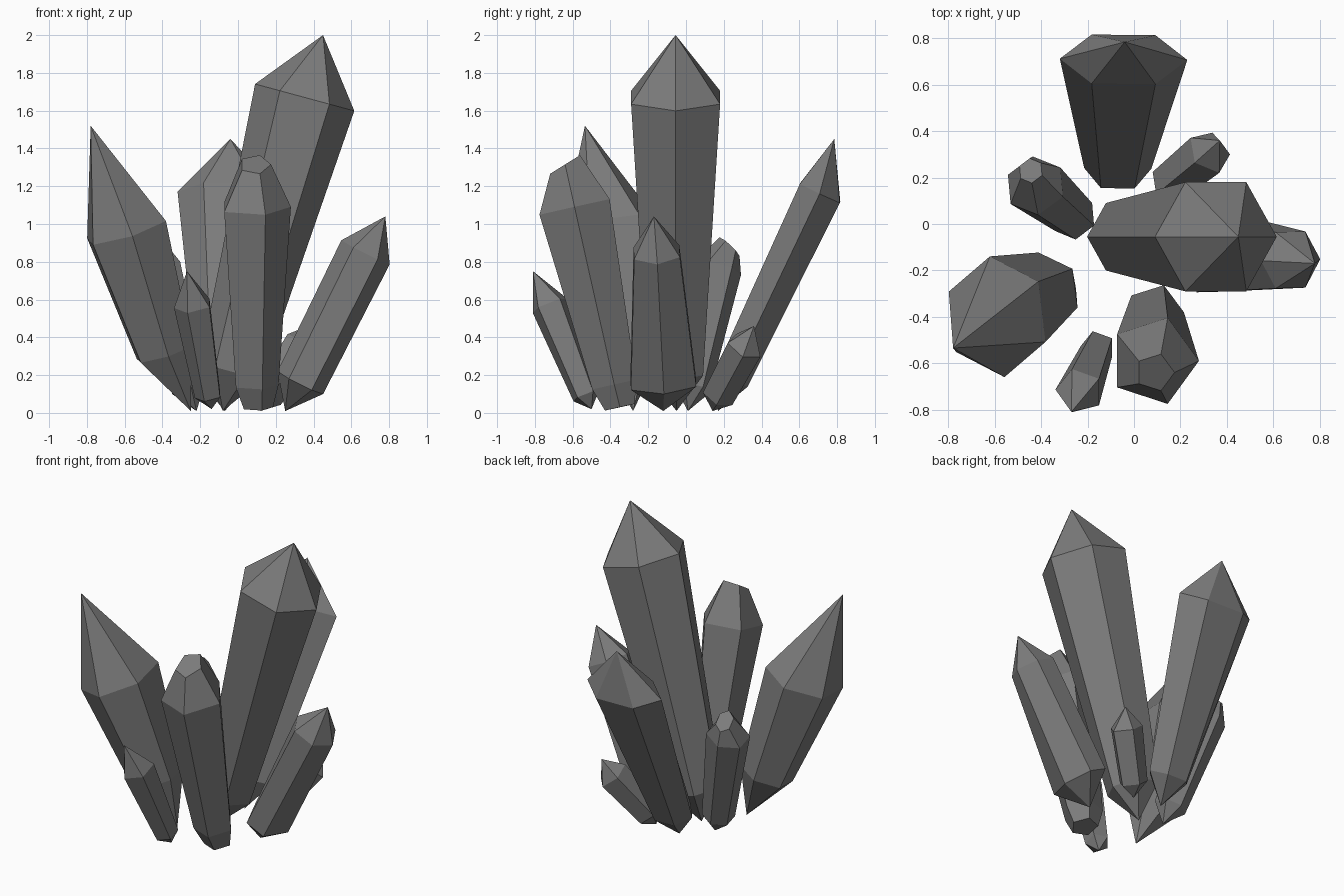
import bpy, bmesh
from math import cos, sin, radians, tau
from mathutils import Vector

if "Cube" in bpy.data.objects:
    bpy.data.objects.remove(bpy.data.objects["Cube"])

stone = bpy.data.materials.new("dark_stone")
stone.diffuse_color = (.2, .2, .2, 1)
stone.use_nodes = True
stone.node_tree.nodes["Principled BSDF"].inputs["Base Color"].default_value = stone.diffuse_color


def crystal(name, n, rot, foot, base, base_r, shoulder, shoulder_r, tip,
            foot_r=0, tip_r=0, cut=0):
    """Faceted shaft between two elliptical rings, with pointed or cut ends."""
    foot, base, shoulder, tip = map(Vector, (foot, base, shoulder, tip))
    axis = (shoulder - base).normalized()
    u = (Vector((1, 0, 0)) - axis * axis.x).normalized()
    v = axis.cross(u)
    bm = bmesh.new()

    def ring(c, rx, ry):
        if rx == 0:
            return [bm.verts.new(c)] * n
        angles = [radians(rot) + tau * i / n for i in range(n)]
        return [bm.verts.new(c + u * rx * cos(a) + v * ry * sin(a)) for a in angles]

    rings = [ring(foot, foot_r, foot_r), ring(base, *base_r),
             ring(shoulder, *shoulder_r), ring(tip, tip_r, tip_r)]
    # Slanted cut across a blunt tip
    if tip_r:
        for p in rings[-1]:
            p.co.z += cut * (p.co.y - tip.y)
    for lo, hi in zip(rings, rings[1:]):
        for i in range(n):
            j = (i + 1) % n
            bm.faces.new(list(dict.fromkeys((lo[i], lo[j], hi[j], hi[i]))))
    if foot_r:
        bm.faces.new(rings[0][::-1])
    if tip_r:
        bm.faces.new(rings[-1])
    bmesh.ops.recalc_face_normals(bm, faces=bm.faces)
    mesh = bpy.data.meshes.new(name)
    bm.to_mesh(mesh)
    bm.free()
    mesh.materials.append(stone)
    bpy.context.collection.objects.link(bpy.data.objects.new(name, mesh))


# Tall central crystal
crystal("main_crystal", 6, 0, (-.08, -.05, .01), (-.04, -.055, .22), (.168, .168),
        (.353, -.055, 1.67), (.272, .272), (.45, -.055, 2.0))
# Leaning right crystal
crystal("right_crystal", 6, 0, (.25, -.12, .01), (.33, -.12, .16), (.135, .2),
        (.675, -.155, .85), (.143, .14), (.78, -.17, 1.04))
# Wide rear crystal
crystal("back_crystal", 6, 0, (-.07, .17, .01), (-.07, .24, .18), (.145, .11),
        (-.045, .71, 1.165), (.275, .135), (-.04, .785, 1.45))
# Small rear right crystal
crystal("small_back_crystal", 5, 10, (.12, .14, .01), (.15, .17, .09), (.09, .09),
        (.325, .31, .35), (.105, .1), (.37, .36, .46))
# Blunt left rear crystal
crystal("left_back_crystal", 6, 35, (-.22, .01, .01), (-.26, .03, .13), (.1, .1),
        (-.425, .165, .76), (.135, .13), (-.445, .23, .88), tip_r=.055, cut=-.7)
# Large left crystal with a long point
crystal("left_crystal", 6, 38, (-.25, -.28, .01), (-.39, -.29, .32), (.165, .17),
        (-.59, -.4, .97), (.235, .265), (-.78, -.535, 1.52))
# Blunt front crystal
crystal("front_crystal", 5, 0, (.1, -.35, .03), (.09, -.38, .15), (.125, .125),
        (.085, -.59, 1.09), (.195, .2), (.09, -.64, 1.315),
        foot_r=.085, tip_r=.085, cut=.4)
# Small front crystal
crystal("small_front_crystal", 5, 36, (-.14, -.5, .02), (-.155, -.53, .09), (.075, .075),
        (-.235, -.72, .57), (.105, .105), (-.27, -.81, .75))
